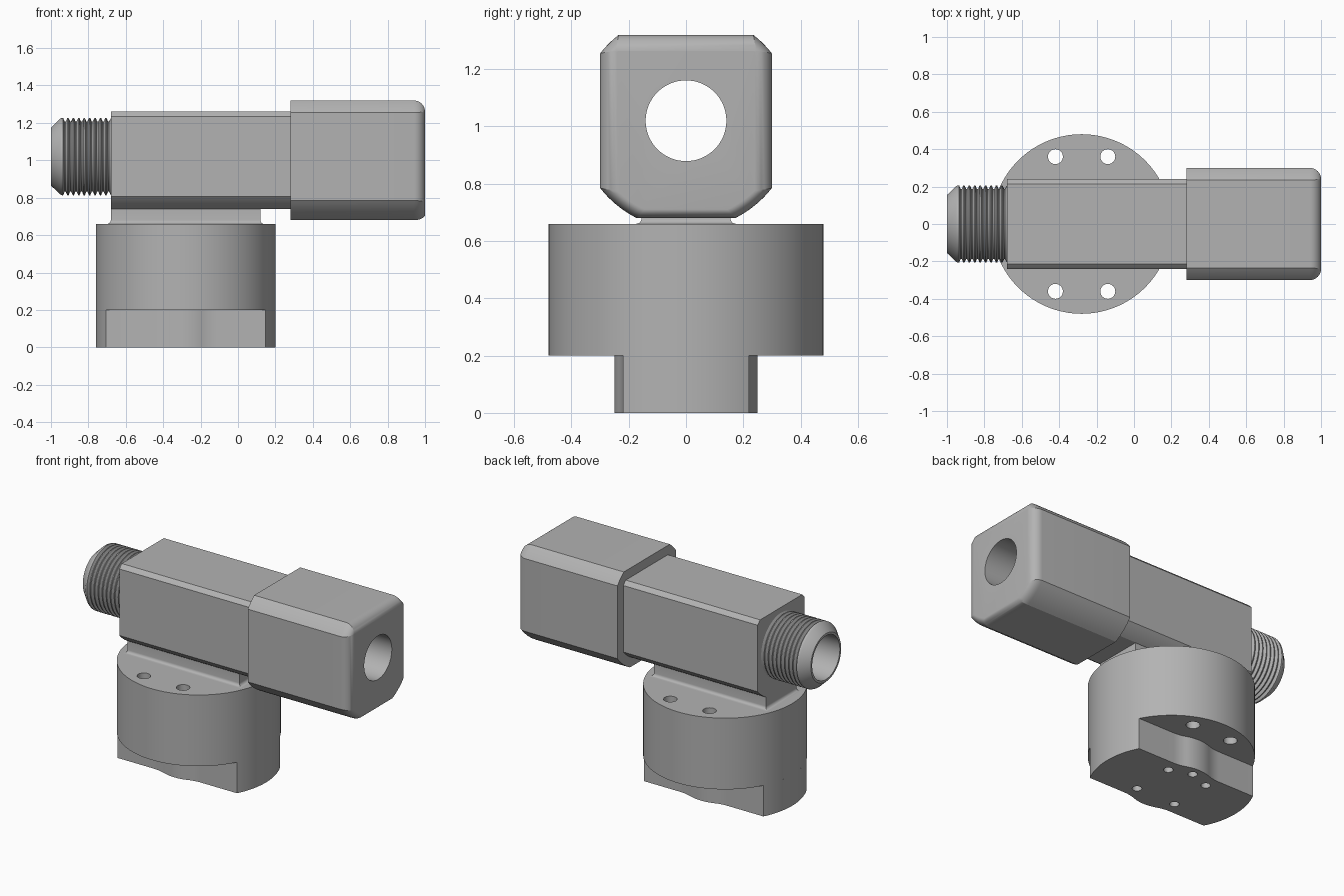
import bpy, bmesh
from math import sin, cos, pi, asin, acos, sqrt, atan2, radians
from mathutils import Vector

if "Cube" in bpy.data.objects:
    bpy.data.objects.remove(bpy.data.objects["Cube"], do_unlink=True)

steel = bpy.data.materials.new("plain_grey")
steel.use_nodes = True
GREY = (0.45, 0.45, 0.45, 1)
steel.diffuse_color = GREY
steel.node_tree.nodes["Principled BSDF"].inputs["Base Color"].default_value = GREY

AXIS_Z = 1.02     # height of the horizontal bore
BASE_X = -0.28    # centre of the round base


def loft(name, rings):
    """Skin equal-length rings of points and cap both ends."""
    bm = bmesh.new()
    loops = [[bm.verts.new(p) for p in ring] for ring in rings]
    n = len(loops[0])
    for a, b in zip(loops, loops[1:]):
        for i in range(n):
            j = (i + 1) % n
            bm.faces.new((a[i], a[j], b[j], b[i]))
    bm.faces.new(loops[0])
    bm.faces.new(loops[-1])
    bmesh.ops.recalc_face_normals(bm, faces=bm.faces)
    mesh = bpy.data.meshes.new(name)
    bm.to_mesh(mesh)
    bm.free()
    mesh.materials.append(steel)
    obj = bpy.data.objects.new(name, mesh)
    bpy.context.collection.objects.link(obj)
    return obj


def arc(r, a0, a1, n, cx=0, cy=0):
    return [(cx + r * cos(a0 + (a1 - a0) * i / n),
             cy + r * sin(a0 + (a1 - a0) * i / n)) for i in range(n + 1)]


def circle(r, n, cx=0, cy=0):
    return arc(r, 0, 2 * pi, n, cx, cy)[:-1]


def at_z(outline, z):
    return [(x, y, z) for x, y in outline]


def at_x(outline, x):
    return [(x, y, AXIS_Z + z) for y, z in outline]


def cut(obj, cutter):
    mod = obj.modifiers.new("cut", "BOOLEAN")
    mod.operation = "DIFFERENCE"
    mod.solver = "EXACT"
    mod.object = cutter
    bpy.context.view_layer.objects.active = obj
    bpy.ops.object.modifier_apply(modifier=mod.name)
    bpy.data.objects.remove(cutter, do_unlink=True)


def drill_z(obj, x, y, r, z0, z1):
    ring = circle(r, 24, BASE_X + x, y)
    cut(obj, loft("drill", [at_z(ring, z0), at_z(ring, z1)]))


def bore(obj):
    ring = circle(0.141, 64)
    cut(obj, loft("bore_cutter", [at_x(ring, -1.2), at_x(ring, 1.2)]))


def block_section(w, top, bottom, r, n=8):
    """Rectangle whose corners are trimmed by a circle of radius r."""
    right = arc(r, -asin(bottom / r), -acos(w / r), n)
    right += arc(r, acos(w / r), asin(top / r), n)
    return right + [(-y, z) for y, z in reversed(right)]


# Round base with four through holes
disc = circle(0.48, 128, BASE_X)
base = loft("round_base", [at_z(disc, 0.2), at_z(disc, 0.66)])
for hx in (-0.14, 0.14):
    for hy in (-0.36, 0.36):
        drill_z(base, hx, hy, 0.04, 0.1, 0.8)

# Foot: slab with round ends and a blended bulge on each long side
half, bulge, blend_x, blend_r = 0.22, 0.25, 0.17, 0.247
end_a = asin(half / 0.48)
touch = atan2(half + blend_r, blend_x)
side = arc(0.48, 0, end_a, 14)
side += arc(blend_r, -pi / 2, touch - pi, 8, blend_x, half + blend_r)
side += arc(bulge, touch, pi / 2, 8)[1:]
upper = side + [(-x, y) for x, y in reversed(side[:-1])]
outline = upper + [(x, -y) for x, y in reversed(upper[1:-1])]
outline = [(x + BASE_X, y) for x, y in outline]
foot = loft("foot", [at_z(outline, 0), at_z(outline, 0.2)])
for hx, hy in ((-0.14, -0.14), (0.14, -0.14), (-0.14, 0.14), (0.14, 0.14), (0, 0.19)):
    drill_z(foot, hx, hy, 0.028, -0.1, 0.14)

# Neck with a small flare where it meets the base
rings = []
for i in range(6):
    t = i / 5 * pi / 2
    f = 0.02 * (1 - sin(t))
    w, x0, x1 = 0.155 + f, -0.68 - f, 0.12 + f
    rings.append(at_z([(x0, -w), (x1, -w), (x1, w), (x0, w)], 0.66 + 0.02 * (1 - cos(t))))
rings.append([(x, y, 0.745) for x, y, z in rings[-1]])
neck = loft("neck", rings)

# Long body
section = block_section(0.24, 0.24, 0.28, 0.322)
body = loft("body", [at_x(section, -0.68), at_x(section, 0.28)])
bore(body)

# Large head with a rounded outer end
fillet = 0.06
rings = [at_x(block_section(0.3, 0.3, 0.34, 0.381), 0.28)]
for i in range(9):
    t = i / 8 * pi / 2
    d = fillet * (1 - cos(t))
    rings.append(at_x(block_section(0.3 - d, 0.3 - d, 0.34 - 0.5 * d, 0.381 - 0.65 * d),
                      1 - fillet + fillet * sin(t)))
head = loft("head", rings)
bore(head)

# Threaded spigot with a chamfered tip
profile = [(-1, 0.155), (-0.95, 0.203)]
pitch, count = 0.029, 9
for i in range(count):
    x = -0.941 + pitch * i
    profile += [(x, 0.207), (x + 0.006, 0.207), (x + 0.014, 0.188), (x + 0.02, 0.188)]
profile.append((-0.68, 0.205))
spigot = loft("threaded_spigot", [at_x(circle(r, 64), x) for x, r in profile])
bore(spigot)

# Smooth curved walls, keep machined edges sharp
for obj in (base, foot, neck, body, head, spigot):
    bpy.ops.object.select_all(action="DESELECT")
    obj.select_set(True)
    bpy.context.view_layer.objects.active = obj
    bpy.ops.object.shade_smooth_by_angle(angle=radians(25))
